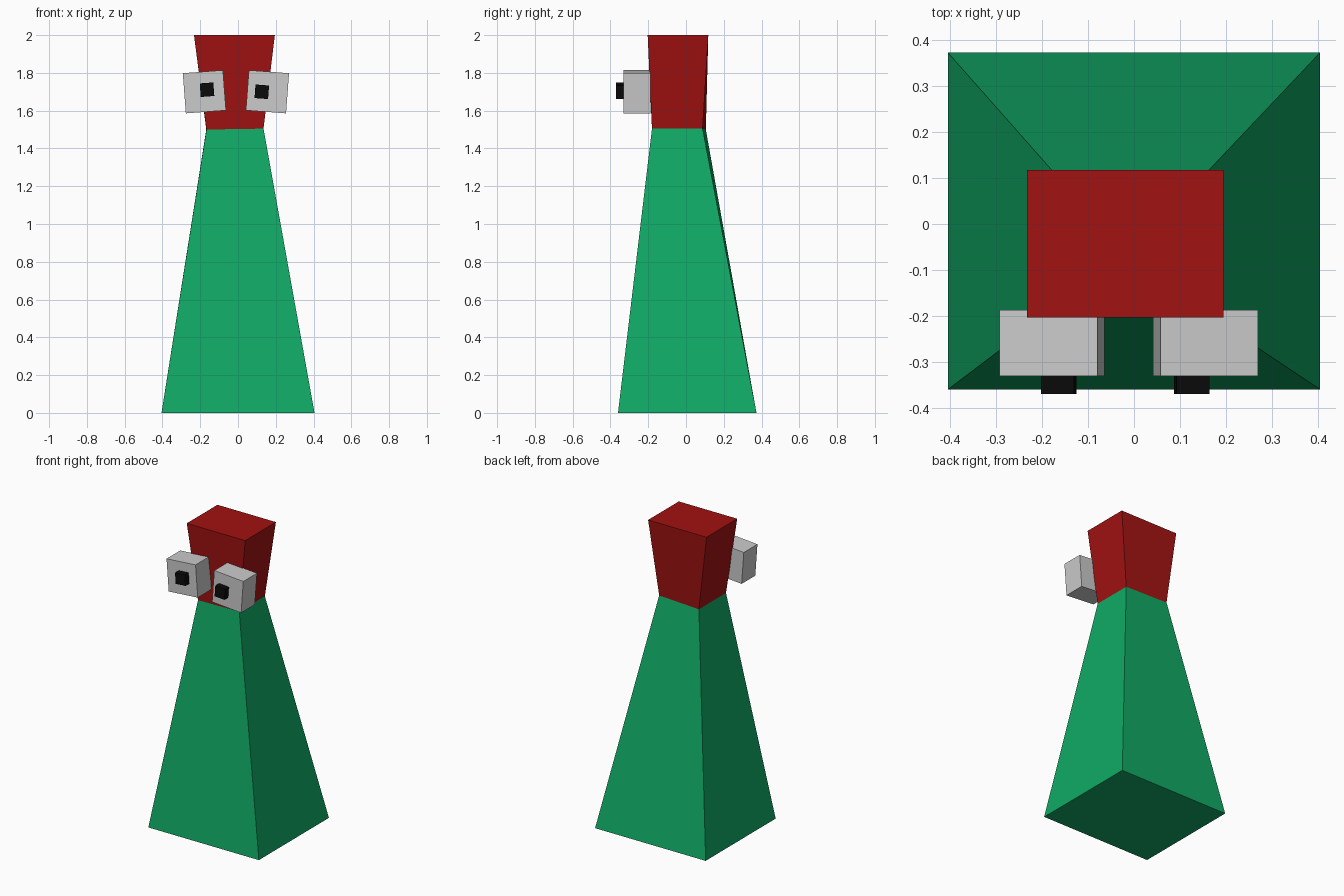
import bpy, bmesh
from math import radians

if "Cube" in bpy.data.objects:
    bpy.data.objects.remove(bpy.data.objects["Cube"])


def material(name, rgb):
    m = bpy.data.materials.new(name)
    m.diffuse_color = (*rgb, 1)
    m.use_nodes = True
    m.node_tree.nodes["Principled BSDF"].inputs["Base Color"].default_value = m.diffuse_color
    return m


def loft(name, lower, upper, mat, cap_bottom=False, cap_top=False):
    """Join two four-corner rings (front-left, front-right, back-right, back-left)."""
    bm = bmesh.new()
    a = [bm.verts.new(p) for p in lower]
    b = [bm.verts.new(p) for p in upper]
    for i in range(4):
        j = (i + 1) % 4
        bm.faces.new((a[i], a[j], b[j], b[i]))
    if cap_bottom:
        bm.faces.new(a[::-1])
    if cap_top:
        bm.faces.new(b)
    mesh = bpy.data.meshes.new(name)
    bm.to_mesh(mesh)
    bm.free()
    ob = bpy.data.objects.new(name, mesh)
    bpy.context.collection.objects.link(ob)
    mesh.materials.append(mat)


def block(name, center, size, tilt, mat=None):
    bpy.ops.mesh.primitive_cube_add(size=1, location=center, rotation=(0, radians(tilt), 0))
    ob = bpy.context.object
    ob.name = name
    ob.scale = size
    if mat:
        ob.data.materials.append(mat)


green = material("green", (0.005, 0.40, 0.13))
red = material("red", (0.36, 0.006, 0.006))
black = material("black", (0.003, 0.003, 0.003))

# Rings shared by the body and head
base = [(-0.405, -0.36, 0), (0.405, -0.36, 0), (0.405, 0.373, 0), (-0.405, 0.373, 0)]
neck = [(-0.167, -0.18, 1.5), (0.135, -0.18, 1.505), (0.135, 0.088, 1.505), (-0.168, 0.105, 1.5)]
crown = [(-0.233, -0.203, 2), (0.195, -0.203, 2), (0.195, 0.118, 2), (-0.233, 0.118, 2)]
loft("body", base, neck, green, cap_bottom=True)
loft("head", neck, crown, red, cap_top=True)

# Eyes and pupils, tilted in opposite directions
for side, x, px, pz, tilt in (("left", -0.178, -0.164, 1.711, -4.3),
                              ("right", 0.156, 0.126, 1.70, 4.3)):
    block(side + "_eye", (x, -0.259, 1.70), (0.213, 0.143, 0.213), tilt)
    block(side + "_pupil", (px, -0.345, pz), (0.072, 0.05, 0.072), tilt, black)
